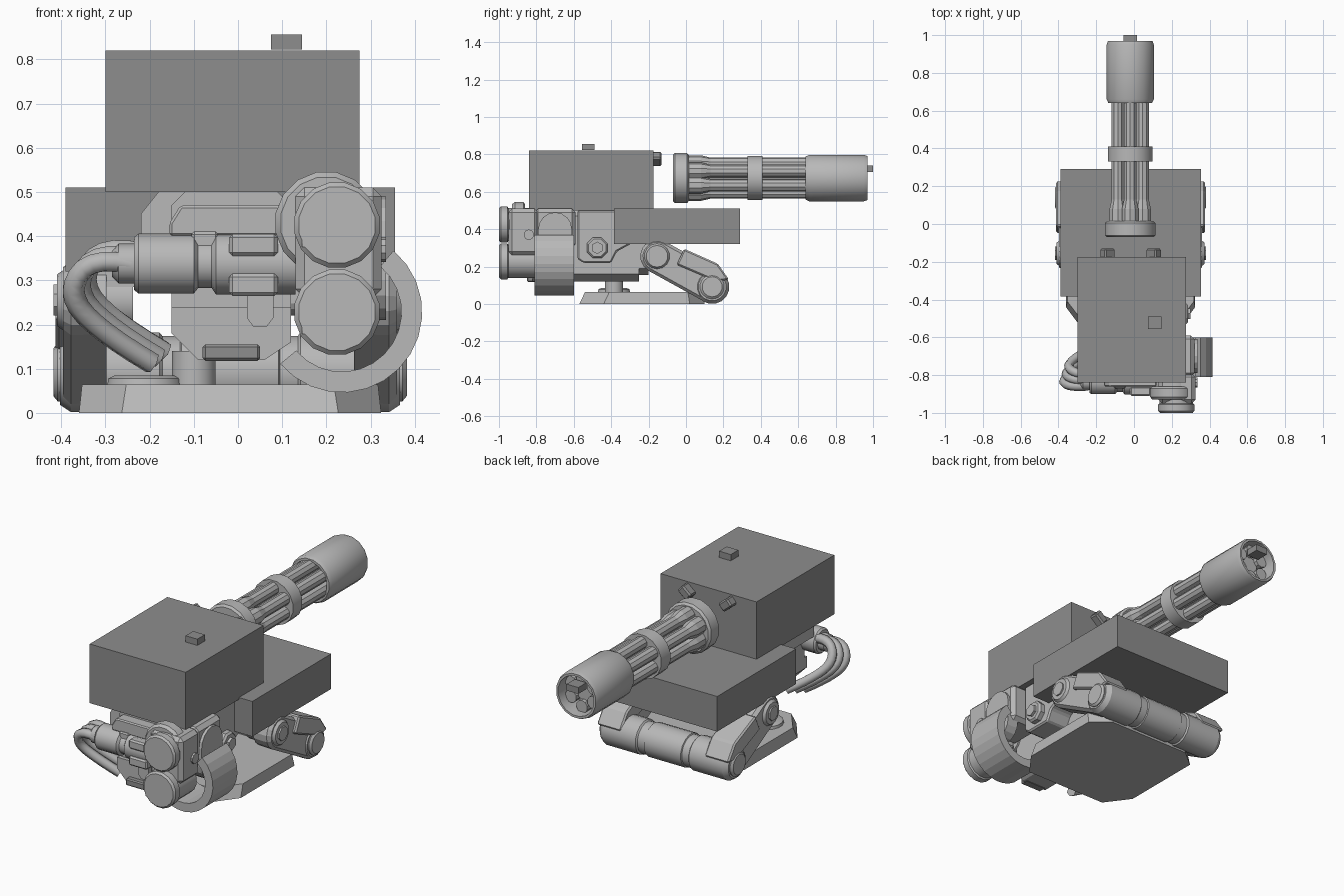
import bpy, bmesh, math
from mathutils import Vector, Matrix

if "Cube" in bpy.data.objects:
    bpy.data.objects.remove(bpy.data.objects["Cube"], do_unlink=True)


def material(name, v):
    m = bpy.data.materials.new(name)
    m.use_nodes = True
    m.diffuse_color = (v, v, v, 1)
    m.node_tree.nodes["Principled BSDF"].inputs["Base Color"].default_value = (v, v, v, 1)
    return m


LIGHT = material("light grey", 0.48)
DARK = material("dark grey", 0.27)
CX = -0.018  # centre line of the chassis


def finish(name, bm, mat, bevel=0, smooth=False):
    bmesh.ops.recalc_face_normals(bm, faces=bm.faces)
    if bevel:
        bmesh.ops.bevel(bm, geom=list(bm.edges), offset=bevel, segments=1, affect='EDGES')
    me = bpy.data.meshes.new(name)
    bm.to_mesh(me)
    bm.free()
    ob = bpy.data.objects.new(name, me)
    bpy.context.collection.objects.link(ob)
    me.materials.append(mat)
    if smooth:
        bpy.ops.object.select_all(action='DESELECT')
        ob.select_set(True)
        bpy.context.view_layer.objects.active = ob
        bpy.ops.object.shade_smooth_by_angle()
    return ob


def place(axis, u, v, t):
    return {'x': (t, u, v), 'y': (u, t, v), 'z': (u, v, t)}[axis]


def loft(name, axis, loops, mat=LIGHT, bevel=0, smooth=False, closed=False):
    """Skin equal loops of 2D points, each given as (position along axis, points)."""
    bm = bmesh.new()
    rings = [[bm.verts.new(place(axis, u, v, t)) for u, v in pts] for t, pts in loops]
    pairs = list(zip(rings, rings[1:]))
    if closed:
        pairs.append((rings[-1], rings[0]))
    else:
        bm.faces.new(rings[0])
        bm.faces.new(rings[-1])
    n = len(rings[0])
    for a, b in pairs:
        for i in range(n):
            j = (i + 1) % n
            bm.faces.new((a[i], a[j], b[j], b[i]))
    return finish(name, bm, mat, bevel, smooth)


def prism(name, axis, pts, a, b, mat=LIGHT, bevel=0):
    return loft(name, axis, [(a, pts), (b, pts)], mat, bevel)


def circle(c, r, n):
    return [(c[0] + r * math.cos(math.tau * (i + 0.5) / n),
             c[1] + r * math.sin(math.tau * (i + 0.5) / n)) for i in range(n)]


def lathe(name, axis, c, profile, n=16, closed=False):
    return loft(name, axis, [(t, circle(c, r, n)) for t, r in profile],
                smooth=n > 12, closed=closed)


def box(name, x, y, z, mat=LIGHT, bevel=0):
    pts = [(x[0], y[0]), (x[1], y[0]), (x[1], y[1]), (x[0], y[1])]
    return prism(name, 'z', pts, z[0], z[1], mat, bevel)


# Plain box covers
box("upper_cover", (-0.30, 0.275), (-0.84, -0.175), (0.50, 0.82), DARK)
box("lower_cover", (-0.39, 0.355), (-0.385, 0.29), (0.32, 0.51), DARK)
box("top_stud", (0.075, 0.145), (-0.555, -0.49), (0.822, 0.856), DARK)
box("muzzle_stud", (-0.055, 0.015), (0.93, 1.0), (0.705, 0.74), DARK)

# Tilted brackets at the rear of the upper cover
for side in (-1, 1):
    ob = box("rear_bracket", (-0.035, 0.035), (-0.03, 0.03), (-0.025, 0.025), DARK, 0.008)
    ob.matrix_world = Matrix.Translation((CX + side * 0.122, -0.16, 0.775)) @ \
        Matrix.Rotation(side * -0.7, 4, 'Y')

# Rotary barrel cluster
AX = (-0.02, 0.673)
lathe("barrel_root", 'y', AX, [(-0.07, 0.125), (-0.06, 0.137), (0.005, 0.137), (0.015, 0.125)])
lathe("barrel_core", 'y', AX, [(0.0, 0.05), (0.9, 0.05)], 12)
for i in range(6):
    a = math.tau * i / 6 + math.pi / 2
    c = (AX[0] + 0.076 * math.cos(a), AX[1] + 0.076 * math.sin(a))
    lathe("barrel", 'y', c, [(0, 0.046), (0.08, 0.046), (0.13, 0.034), (0.92, 0.034)], 10)
lathe("barrel_clamp", 'y', AX, [(0.33, 0.12), (0.41, 0.12)])
lathe("muzzle_shroud", 'y', AX,
      [(0.64, 0.105), (0.64, 0.118), (0.66, 0.127), (0.95, 0.127), (0.97, 0.12),
       (0.97, 0.108), (0.9, 0.105)], closed=True)

# Base plate with chamfered corners and sloped rim


def octagon(half, front, y0, y1):
    pts = [(-front, y0), (front, y0), (half, y0 + 0.13), (half, y1 - 0.08),
           (front, y1), (-front, y1), (-half, y1 - 0.08), (-half, y0 + 0.13)]
    return [(CX + x, y) for x, y in pts]


loft("base_plate", 'z', [(0, octagon(0.342, 0.245, -0.57, 0.1)),
                         (0.064, octagon(0.335, 0.235, -0.54, 0.09))])

# Cross roller and side arms
HUB, AXLE = (-0.155, 0.255), (0.14, 0.092)
lathe("roller_tube", 'x', AXLE, [(CX - 0.3, 0.084), (CX + 0.3, 0.084)], 16)
lathe("roller_band", 'x', AXLE, [(CX - 0.12, 0.07), (CX - 0.11, 0.09),
                                 (CX + 0.11, 0.09), (CX + 0.12, 0.07)], 16)


def capsule(a, b, r, n=8):
    d = math.atan2(b[1] - a[1], b[0] - a[0])
    return [(c[0] + r * math.cos(d + s + math.pi * i / n), c[1] + r * math.sin(d + s + math.pi * i / n))
            for c, s in ((a, math.pi / 2), (b, -math.pi / 2)) for i in range(n + 1)]


for s in (-1, 1):
    def X(v):
        return CX + s * v
    loft("side_arm", 'x', [(X(0.28), capsule(HUB, AXLE, 0.088)), (X(0.36), capsule(HUB, AXLE, 0.09)),
                           (X(0.378), capsule(HUB, AXLE, 0.075))])
    lathe("roller_end", 'x', AXLE, [(X(0.15), 0.08), (X(0.16), 0.092), (X(0.36), 0.092), (X(0.385), 0.075)])
    lathe("lower_hub", 'x', AXLE, [(X(0.37), 0.066), (X(0.39), 0.066), (X(0.4), 0.054)], 14)
    lathe("upper_hub", 'x', HUB, [(X(0.22), 0.07), (X(0.375), 0.07), (X(0.392), 0.058)], 14)
    lathe("upper_hub_bolt", 'x', HUB, [(X(0.38), 0.038), (X(0.4), 0.038)], 8)
    prism("arm_guard", 'x', [(-0.05, 0.21), (-0.01, 0.295), (0.17, 0.215), (0.23, 0.13), (0.16, 0.12)],
          X(0.25), X(0.395), LIGHT, 0.008)
box("arm_axle", (CX - 0.3, CX + 0.3), (-0.22, -0.1), (0.285, 0.34))

# Swivel
lathe("swivel_foot", 'z', (-0.21, -0.385), [(0.06, 0.088), (0.078, 0.085), (0.085, 0.07)])
lathe("swivel_post", 'z', (-0.1, -0.385), [(0.06, 0.05), (0.14, 0.05)])

# Central hull with tapered belly and hood
prism("hull", 'y', [(-0.15, 0.19), (-0.085, 0.155), (0.05, 0.155), (0.12, 0.19), (0.12, 0.47),
                    (0.09, 0.5), (-0.12, 0.5), (-0.15, 0.47)], -0.8, -0.2)
prism("belly", 'y', [(-0.15, 0.24), (-0.15, 0.18), (-0.09, 0.12), (0.06, 0.12), (0.12, 0.16),
                     (0.12, 0.24)], -0.82, -0.25)
box("belly_lip", (-0.08, 0.05), (-0.85, -0.8), (0.118, 0.155), DARK, 0.006)
prism("hood", 'y', [(-0.155, 0.4), (-0.155, 0.43), (-0.13, 0.47), (0.12, 0.47), (0.12, 0.4)],
      -0.86, -0.6, LIGHT, 0.006)
prism("hood_cheek", 'y', [(-0.22, 0.38), (-0.22, 0.45), (-0.18, 0.5), (-0.12, 0.5), (-0.12, 0.38)], -0.78, -0.4)

# Side bracket with hexagonal bolt
prism("side_bracket", 'x', [(-0.58, 0.24), (-0.55, 0.22), (-0.4, 0.22), (-0.37, 0.28), (-0.26, 0.34),
                            (-0.26, 0.5), (-0.58, 0.5)], 0.11, 0.25, LIGHT, 0.008)
lathe("bracket_boss", 'x', (-0.475, 0.3), [(0.2, 0.06), (0.275, 0.06), (0.285, 0.05)], 8)
lathe("bracket_bolt", 'x', (-0.475, 0.3), [(0.28, 0.033), (0.3, 0.033)], 6)

# Horizontal motor
M = (-0.835, 0.338)
lathe("motor", 'x', M, [(-0.285, 0.03), (-0.27, 0.045), (-0.235, 0.045), (-0.235, 0.06), (-0.225, 0.068),
                        (-0.1, 0.068), (-0.09, 0.055), (-0.06, 0.055), (-0.05, 0.07), (0.13, 0.07)], 14)
box("motor_collar", (-0.105, -0.045), (-0.87, -0.78), (0.3, 0.41), LIGHT, 0.006)
for z in (0.29, 0.38):
    box("motor_pad", (-0.02, 0.09), (-0.91, -0.86), (z - 0.025, z + 0.025), LIGHT, 0.008)
prism("motor_tongue", 'y', [(0.02, 0.27), (0.02, 0.215), (0.035, 0.195), (0.065, 0.195),
                            (0.08, 0.215), (0.08, 0.27)], -0.88, -0.82)

# Twin drums and their housing
box("drum_housing", (0.13, 0.325), (-0.95, -0.79), (0.26, 0.51), LIGHT, 0.02)
box("drum_housing_rear", (0.12, 0.32), (-0.81, -0.59), (0.3, 0.51), LIGHT, 0.02)
for z in (0.425, 0.228):
    lathe("drum", 'y', (0.224, z), [(-1.0, 0.088), (-0.99, 0.098), (-0.955, 0.098),
                                    (-0.95, 0.09), (-0.8, 0.09)], 16)
    box("drum_tab", (0.145, 0.175), (-1.0, -0.95), (z - 0.05, z - 0.02))
lathe("drum_collar", 'y', (0.2, 0.43), [(-0.93, 0.105), (-0.915, 0.117), (-0.87, 0.117), (-0.86, 0.105)], 16)
lathe("housing_knob", 'x', (-0.84, 0.37), [(0.3, 0.028), (0.335, 0.028)], 10)

# Curved feed chute
C, arc = (0.235, 0.228), [math.radians(50 - 190 * i / 14) for i in range(15)]
band = [(C[0] + r * math.cos(a), C[1] + r * math.sin(a))
        for r, seq in ((0.182, arc), (0.135, arc[::-1])) for a in seq]
prism("feed_chute", 'y', band, -0.81, -0.6)
prism("chute_mouth", 'x', capsule((-0.7, 0.3), (-0.7, 0.4), 0.09), 0.27, 0.335)

# Bent hoses on the motor end
for i in range(3):
    k = (i - 1) * 0.045
    cu = bpy.data.curves.new("hose", 'CURVE')
    cu.dimensions = '3D'
    cu.bevel_depth, cu.bevel_resolution, cu.resolution_u = 0.025, 1, 4
    cu.use_fill_caps = True
    path = [(-0.23, -0.83, 0.35), (-0.32, -0.83, 0.37), (-0.375, -0.79, 0.28),
            (-0.29, -0.73, 0.19), (-0.18, -0.68, 0.125)]
    sp = cu.splines.new('NURBS')
    sp.points.add(len(path) - 1)
    sp.use_endpoint_u, sp.order_u = True, 3
    for j, (p, q) in enumerate(zip(sp.points, path)):
        q = Vector(q) + Vector((k * 0.3, k * (0.6 + 0.15 * j), k * 0.3))
        p.co = (*q, 1)
    ob = bpy.data.objects.new("hose", cu)
    bpy.context.collection.objects.link(ob)
    cu.materials.append(LIGHT)
    bpy.ops.object.select_all(action='DESELECT')
    ob.select_set(True)
    bpy.context.view_layer.objects.active = ob
    bpy.ops.object.convert(target='MESH')
